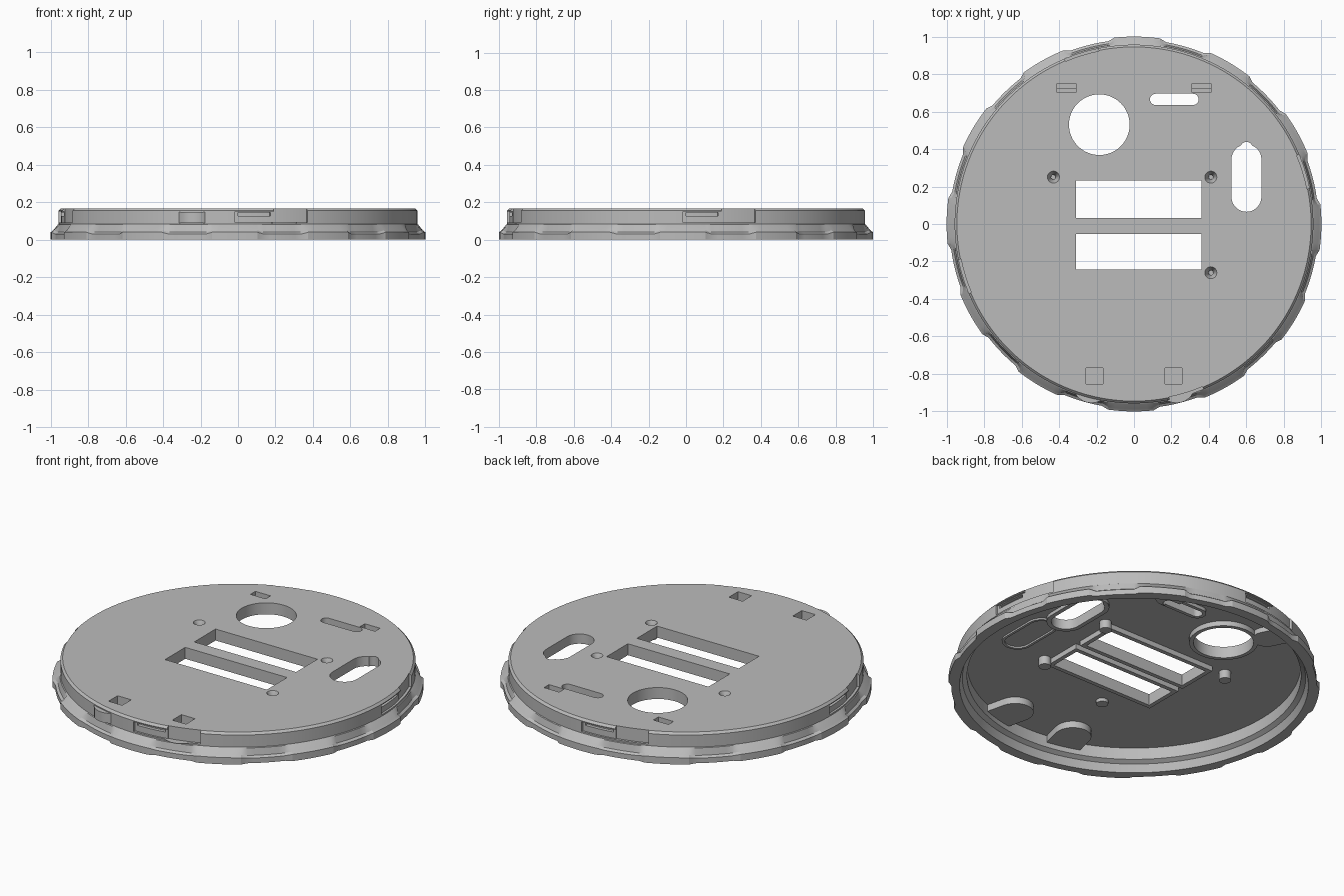
import bpy, bmesh, math
from math import cos, sin, radians, pi

if "Cube" in bpy.data.objects:
    bpy.data.objects.remove(bpy.data.objects["Cube"])

grey = bpy.data.materials.new("grey_plastic")
grey.use_nodes = True
COLOUR = (0.5, 0.5, 0.5, 1)
grey.diffuse_color = COLOUR
grey.node_tree.nodes["Principled BSDF"].inputs["Base Color"].default_value = COLOUR


def finish(name, bm):
    bmesh.ops.recalc_face_normals(bm, faces=bm.faces)
    mesh = bpy.data.meshes.new(name)
    bm.to_mesh(mesh)
    bm.free()
    mesh.materials.append(grey)
    ob = bpy.data.objects.new(name, mesh)
    bpy.context.scene.collection.objects.link(ob)
    return ob


def prism(name, outline, z0, z1):
    bm = bmesh.new()
    low = [bm.verts.new((x, y, z0)) for x, y in outline]
    top = [bm.verts.new((x, y, z1)) for x, y in outline]
    bm.faces.new(low[::-1])
    bm.faces.new(top)
    for i in range(len(low)):
        j = (i + 1) % len(low)
        bm.faces.new((low[i], low[j], top[j], top[i]))
    return finish(name, bm)


def rect(x, y, w, h):
    return [(x + a * w / 2, y + b * h / 2) for a, b in ((-1, -1), (1, -1), (1, 1), (-1, 1))]


def stadium(x, y, dx, dy, r, n=14):
    # rounded slot with half-length (dx, dy); a circle when both are zero
    if dx == dy == 0:
        return [(x + r * cos(2 * pi * i / 48), y + r * sin(2 * pi * i / 48)) for i in range(48)]
    a = math.atan2(dy, dx)
    pts = []
    for s in (1, -1):
        for i in range(n + 1):
            t = a - s * pi / 2 + pi * i / n if s > 0 else a + pi / 2 + pi * i / n
            pts.append((x + s * dx + r * cos(t), y + s * dy + r * sin(t)))
    return pts


def sector(r0, r1, a0, a1, n=10):
    angles = [radians(a0 + (a1 - a0) * i / n) for i in range(n + 1)]
    return ([(r1 * cos(a), r1 * sin(a)) for a in angles] +
            [(r0 * cos(a), r0 * sin(a)) for a in reversed(angles)])


def cone(name, x, y, r0, r1, z0, z1):
    bm = bmesh.new()
    bmesh.ops.create_cone(bm, cap_ends=True, segments=24, radius1=r0, radius2=r1, depth=z1 - z0)
    bmesh.ops.translate(bm, verts=bm.verts, vec=(x, y, (z0 + z1) / 2))
    return finish(name, bm)


def combine(target, tool, operation):
    tool.hide_render = True
    mod = target.modifiers.new("bool", 'BOOLEAN')
    mod.operation = operation
    mod.solver = 'EXACT'
    mod.object = tool
    bpy.context.view_layer.objects.active = target
    bpy.ops.object.modifier_apply(modifier=mod.name)
    bpy.data.objects.remove(tool)


# Hollow lid with a lobed grip flange
STEPS = 180
bm = bmesh.new()
rings = []
for i in range(STEPS):
    a = 2 * pi * i / STEPS
    phase = (math.degrees(a) + 91 + 8) % 30
    lobe = phase < 17
    r, z = (1.0, 0.05) if lobe else (0.985, 0.04)
    profile = [(0.94, 0), (r, 0), (r, z - 0.01), (r - 0.014, z), (0.962, 0.08), (0.957, 0.083),
               (0.957, 0.155), (0.945, 0.168), (0.9, 0.13), (0.9, 0.06), (0.925, 0.045)]
    rings.append([bm.verts.new((p * cos(a), p * sin(a), h)) for p, h in profile])
TOP, CEIL = 7, 8
for i in range(STEPS):
    a, b = rings[i], rings[(i + 1) % STEPS]
    for k in range(len(a)):
        m = (k + 1) % len(a)
        if k != TOP:
            bm.faces.new((a[k], b[k], b[m], a[m]))
bm.faces.new([ring[TOP] for ring in rings])
bm.faces.new([ring[CEIL] for ring in reversed(rings)])
lid = finish("round_lid", bm)

windows = [(0.025, 0.132, 0.67, 0.2), (0.025, -0.148, 0.67, 0.19)]
screws = [(-0.43, 0.25), (0.41, 0.25), (0.41, -0.26)]

# Raised lips, pads and posts on the underside
for x, y, w, h in windows:
    combine(lid, prism("window_lip", rect(x, y, w + 0.05, h + 0.05), 0.1, 0.145), 'UNION')
combine(lid, prism("round_lip", stadium(-0.185, 0.53, 0, 0, 0.185), 0.1, 0.146), 'UNION')
combine(lid, prism("oval_lip", stadium(0.6, 0.245, 0, 0.1, 0.105), 0.11, 0.147), 'UNION')
combine(lid, prism("slot_lip", stadium(0.215, 0.665, 0.1, 0, 0.05), 0.11, 0.148), 'UNION')
for s in (-1, 1):
    combine(lid, prism("front_pad", stadium(s * 0.215, -0.805, s * 0.012, -0.05, 0.1), 0.09, 0.149), 'UNION')
    combine(lid, prism("back_pad", stadium(s * 0.36, 0.75, s * 0.02, 0.04, 0.08), 0.1, 0.1495), 'UNION')
rim = prism("oval_rim", stadium(0.65, -0.1, 0, 0.1, 0.085), 0.12, 0.144)
combine(rim, prism("rim_core", stadium(0.65, -0.1, 0, 0.1, 0.07), 0.1, 0.16), 'DIFFERENCE')
combine(lid, rim, 'UNION')
for x, y in screws + [(-0.12, -0.41)]:
    depth = 0.08 if (x, y) in screws else 0.11
    combine(lid, cone("screw_post", x, y, 0.033, 0.033, depth, 0.1475), 'UNION')

# Openings through the top
cutters = [prism("window_cut", rect(*w), 0, 0.3) for w in windows]
cutters += [
    prism("round_cut", stadium(-0.185, 0.53, 0, 0, 0.162), 0, 0.3),
    prism("oval_cut", stadium(0.6, 0.245, 0, 0.1, 0.08), 0, 0.3),
    prism("oval_nub_cut", stadium(0.6, 0.405, 0, 0, 0.033), 0, 0.3),
    prism("slot_cut", stadium(0.215, 0.665, 0.1, 0, 0.03), 0, 0.3),
]

# Latch pockets and countersunk screw holes
for s in (-1, 1):
    cutters.append(prism("front_pocket", rect(s * 0.21, -0.81, 0.09, 0.085), 0.11, 0.3))
    cutters.append(prism("back_pocket", rect(s * 0.36, 0.738, 0.1, 0.022), 0.115, 0.3))
    cutters.append(prism("back_pocket_step", rect(s * 0.36, 0.715, 0.1, 0.025), 0.14, 0.3))
for x, y in screws:
    cutters.append(cone("countersink", x, y, 0.012, 0.034, 0.125, 0.172))
    cutters.append(cone("screw_hole", x, y, 0.012, 0.012, 0.095, 0.14))

# Four bayonet tracks around the wall
for q in range(4):
    a = q * 90 - 90
    cutters.append(prism("entry_cut", sector(0.942, 1.1, a + 11.5, a + 22.8), 0.092, 0.3))
    cutters.append(prism("track_cut", sector(0.945, 1.1, a - 1, a + 11.7), 0.092, 0.15))
    cutters.append(prism("groove_cut", sector(0.925, 1.1, a, a + 10.5), 0.128, 0.146))
for cutter in cutters:
    combine(lid, cutter, 'DIFFERENCE')

bpy.ops.object.select_all(action='DESELECT')
lid.select_set(True)
bpy.context.view_layer.objects.active = lid
bpy.ops.object.shade_smooth_by_angle(angle=radians(25))
